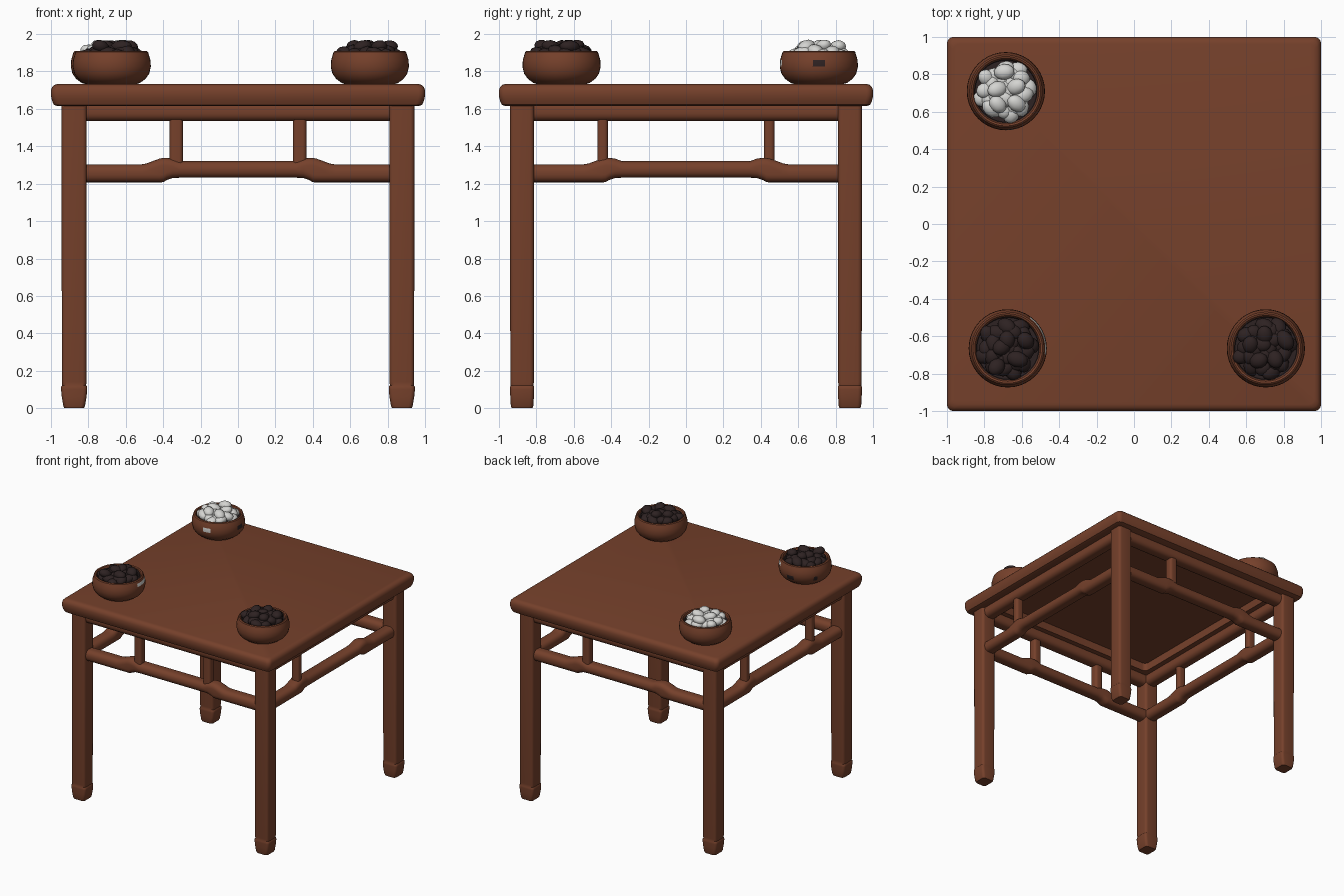
import bpy, bmesh, math, random
from mathutils import Matrix, Vector

if "Cube" in bpy.data.objects:
    bpy.data.objects.remove(bpy.data.objects["Cube"])

random.seed(7)


def material(name, rgb):
    m = bpy.data.materials.new(name)
    m.diffuse_color = (*rgb, 1)
    m.use_nodes = True
    m.node_tree.nodes["Principled BSDF"].inputs["Base Color"].default_value = m.diffuse_color
    return m


WOOD = material("red_brown_wood", (0.18, 0.052, 0.024))
DARK = material("dark_stone", (0.027, 0.016, 0.016))
WHITE = material("white_stone", (0.66, 0.66, 0.64))


def finish(name, bm, mats, angle=35):
    bmesh.ops.recalc_face_normals(bm, faces=bm.faces)
    me = bpy.data.meshes.new(name)
    bm.to_mesh(me)
    bm.free()
    for m in mats:
        me.materials.append(m)
    ob = bpy.data.objects.new(name, me)
    bpy.context.collection.objects.link(ob)
    bpy.ops.object.select_all(action='DESELECT')
    ob.select_set(True)
    bpy.context.view_layer.objects.active = ob
    bpy.ops.object.shade_smooth_by_angle(angle=math.radians(angle))
    return ob


def loft(name, rings, mats=(WOOD,), turn=0):
    """Skin a list of point rings and cap both ends."""
    bm = bmesh.new()
    rows = [[bm.verts.new(p) for p in ring] for ring in rings]
    n = len(rows[0])
    for a, b in zip(rows, rows[1:]):
        for i in range(n):
            j = (i + 1) % n
            bm.faces.new((a[i], a[j], b[j], b[i]))
    bm.faces.new(rows[0])
    bm.faces.new(rows[-1])
    bm.transform(Matrix.Rotation(turn, 4, 'Z'))
    return finish(name, bm, mats)


def rounded_rect(hx, hy, r, seg=4):
    pts = []
    for k, (sx, sy) in enumerate(((1, 1), (-1, 1), (-1, -1), (1, -1))):
        for i in range(seg + 1):
            a = math.pi / 2 * (k + i / seg)
            pts.append((sx * (hx - r) + r * math.cos(a), sy * (hy - r) + r * math.sin(a)))
    return pts


# table top: rounded edge, with a recessed panel underneath
TOP = [(0.77, 1.685), (0.77, 1.615), (0.965, 1.615), (0.985, 1.622), (0.994, 1.643),
       (1.0, 1.67), (1.0, 1.698), (0.994, 1.716), (0.982, 1.728), (0.965, 1.733)]
loft("table_top", [[(x, y, z) for x, y in rounded_rect(h, h, 0.035)] for h, z in TOP])

# legs with swollen, tapered feet
LEG = [(0, 0.052, 0.056), (0.012, 0.058, 0.06), (0.06, 0.066, 0.063), (0.10, 0.07, 0.064),
       (0.115, 0.069, 0.064), (0.122, 0.064, 0.061), (0.14, 0.066, 0.063), (1.63, 0.067, 0.064)]
for sx, side in ((-1, "left"), (1, "right")):
    for sy, end in ((-1, "front"), (1, "back")):
        loft(f"{end}_{side}_leg",
             [[(sx * 0.876 + x, sy * 0.876 + y, z) for x, y in rounded_rect(hx, hy, 0.022)]
              for z, hx, hy in LEG])


def bar(name, sections, turn):
    """Rail along x at the front, made of rounded sections (x, low z, high z)."""
    rings = []
    for x, lo, hi in sections:
        h = (hi - lo) / 2
        rings.append([(x, -0.868 + a, (lo + hi) / 2 + b)
                      for a, b in rounded_rect(0.056, h, min(0.04, h))])
    loft(name, rings, (WOOD,), turn)


# four sides: apron, humped stretcher and struts
for name, turn, hump, strut, ends in (("front", 0, 0.40, 0.33, (-1, 1)), ("right", 90, 0.43, 0.445, (-1,)),
                                      ("back", 180, 0.40, 0.33, (-1,)), ("left", 270, 0.43, 0.445, (-1, 1))):
    t = math.radians(turn)
    bar(name + "_apron", [(-0.83, 1.535, 1.64), (0.83, 1.535, 1.64)], t)
    half = [(0.83, 1.207, 1.303), (hump + 0.12, 1.207, 1.303), (hump + 0.09, 1.207, 1.308),
            (hump + 0.02, 1.207, 1.334), (hump, 1.208, 1.338), (hump - 0.02, 1.22, 1.338),
            (hump - 0.05, 1.23, 1.334), (hump - 0.09, 1.232, 1.32)]
    bar(name + "_stretcher", [(-x, a, b) for x, a, b in half] + half[::-1], t)
    w = 0.036 if turn % 180 == 0 else 0.028
    for s in ends:
        loft(f"{name}_strut_{'a' if s < 0 else 'b'}",
             [[(s * strut + x, -0.872 + y, z) for x, y in rounded_rect(w, 0.036, 0.02)]
              for z in (1.29, 1.57)], (WOOD,), t)

# bowls filled with stones
BOWL = [(0.125, 1.731), (0.15, 1.738), (0.18, 1.76), (0.2, 1.788), (0.209, 1.825), (0.207, 1.86),
        (0.2, 1.885), (0.194, 1.904), (0.186, 1.91), (0.176, 1.906), (0.17, 1.89), (0.165, 1.86)]


def stones(name, cx, cy, mat):
    bm = bmesh.new()
    spots = []
    for i in range(26):
        q = math.sqrt((i + 0.5) / 26)
        spots.append((0.135 * q, i * 2.39996, 1.912 - 0.022 * q * q + random.uniform(-0.01, 0.014)))
    for i in range(5):
        spots.append((random.uniform(0.03, 0.12), i * 1.257 + 0.4, 1.933))
    for r, a, z in spots:
        spin = (Matrix.Rotation(random.uniform(0, 6.28), 4, 'Z')
                @ Matrix.Rotation(random.uniform(-0.4, 0.4), 4, 'Y'))
        m = (Matrix.Translation(Vector((cx + r * math.cos(a), cy + r * math.sin(a), z)))
             @ spin @ Matrix.Diagonal((random.uniform(0.048, 0.06), 0.043, 0.034, 1)))
        bmesh.ops.create_icosphere(bm, subdivisions=2, radius=1, matrix=m)
    finish(name, bm, (mat,), 60)


# spots on the bowls: (material slot, low z, high z, start angle, end angle)
SPOTS = {"back_left": [(1, 1.82, 1.865, -9, 9), (2, 1.82, 1.865, -90, -75)],
         "front_left": [(2, 1.855, 1.89, -12, 58), (1, 1.785, 1.83, 80, 100), (1, 1.785, 1.83, 140, 155)],
         "front_right": []}
for name, cx, cy, mat in (("back_left", -0.685, 0.71, WHITE), ("front_left", -0.675, -0.665, DARK),
                          ("front_right", 0.705, -0.665, DARK)):
    bowl = loft(name + "_bowl",
                [[(cx + r * math.cos(i * math.tau / 40), cy + r * math.sin(i * math.tau / 40), z)
                  for i in range(40)] for r, z in BOWL], (WOOD, DARK, WHITE))
    for p in bowl.data.polygons:
        x, y, z = p.center.x - cx, p.center.y - cy, p.center.z
        ang, r = math.degrees(math.atan2(y, x)), math.hypot(x, y)
        if r < 0.172 and z > 1.85:  # dark inside
            p.material_index = 1
        for slot, lo, hi, a, b in SPOTS[name]:
            if r > 0.19 and lo < z < hi and a < ang < b:
                p.material_index = slot
    stones(name + "_stones", cx, cy, mat)
